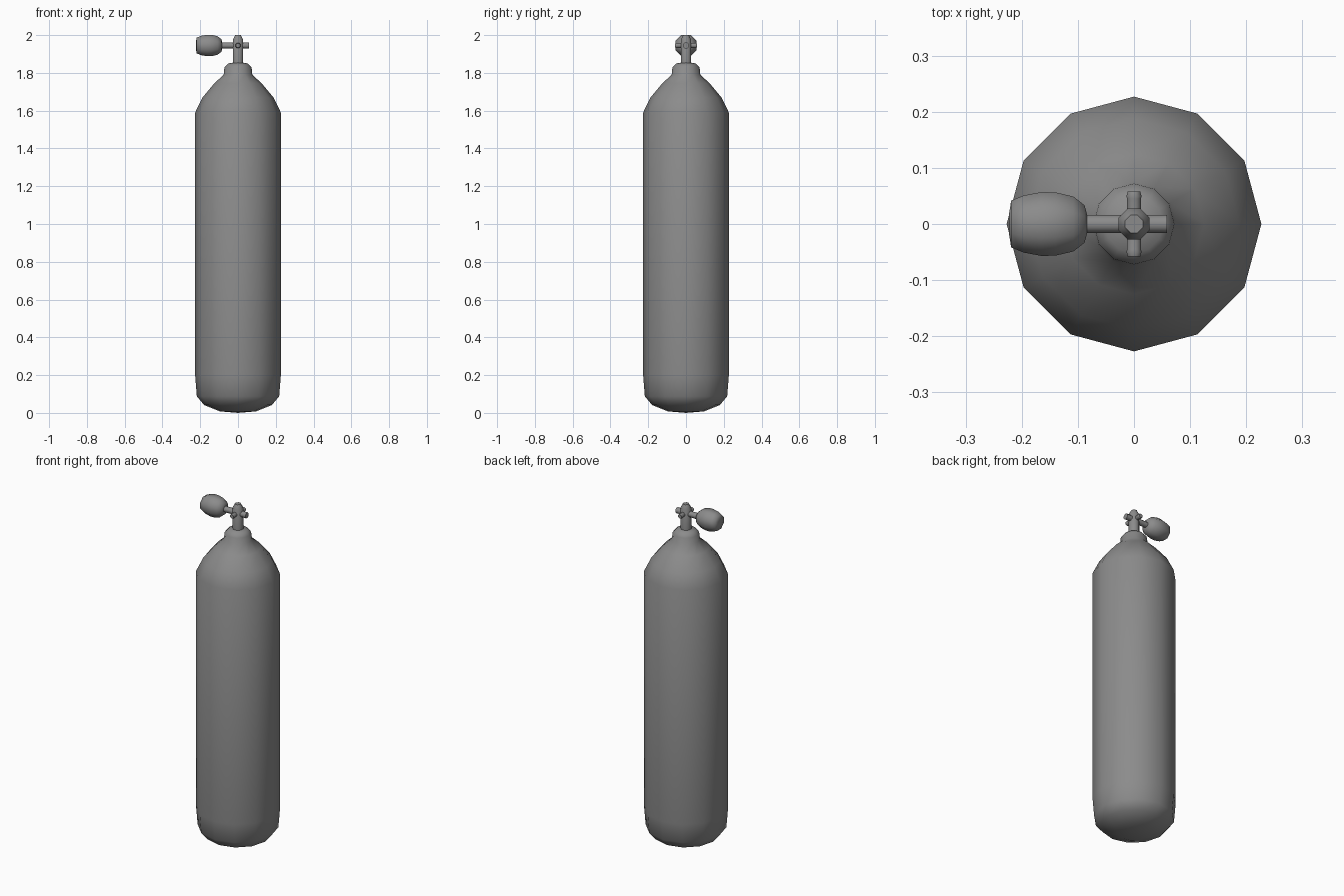
import bpy, bmesh, math
from mathutils import Matrix

if "Cube" in bpy.data.objects:
    bpy.data.objects.remove(bpy.data.objects["Cube"])

steel = bpy.data.materials.new("dark_grey")
steel.diffuse_color = (0.26, 0.26, 0.26, 1)
steel.use_nodes = True
steel.node_tree.nodes["Principled BSDF"].inputs["Base Color"].default_value = steel.diffuse_color


def lathe(name, profile, sides, axis='Z', origin=(0, 0, 0), offset=0.0, smooth=60):
    """Revolve (radius, height) points around an axis; end radii of 0 become poles."""
    bm = bmesh.new()
    rings = []
    for r, h in profile:
        if r == 0:
            rings.append([bm.verts.new((0, 0, h))])
        else:
            rings.append([bm.verts.new((r * math.cos(offset + 2 * math.pi * i / sides),
                                        r * math.sin(offset + 2 * math.pi * i / sides), h))
                          for i in range(sides)])
    for a, b in zip(rings, rings[1:]):
        for i in range(sides):
            j = (i + 1) % sides
            if len(a) == 1:
                bm.faces.new((a[0], b[j], b[i]))
            elif len(b) == 1:
                bm.faces.new((a[i], a[j], b[0]))
            else:
                bm.faces.new((a[i], a[j], b[j], b[i]))
    # cap open ends
    if len(rings[0]) > 1:
        bm.faces.new(rings[0][::-1])
    if len(rings[-1]) > 1:
        bm.faces.new(rings[-1])
    turn = {'Z': Matrix(),
            'X': Matrix.Rotation(math.pi / 2, 4, 'Y'),
            'Y': Matrix.Rotation(-math.pi / 2, 4, 'X')}[axis]
    bm.transform(Matrix.Translation(origin) @ turn)
    bmesh.ops.recalc_face_normals(bm, faces=bm.faces)
    mesh = bpy.data.meshes.new(name)
    bm.to_mesh(mesh)
    bm.free()
    mesh.materials.append(steel)
    obj = bpy.data.objects.new(name, mesh)
    bpy.context.collection.objects.link(obj)
    bpy.ops.object.select_all(action='DESELECT')
    obj.select_set(True)
    bpy.context.view_layer.objects.active = obj
    bpy.ops.object.shade_smooth_by_angle(angle=math.radians(smooth))
    return obj


VALVE_Z = 1.945
HALF = math.pi / 8

# cylinder body with rounded base, shoulder and neck collar
lathe("tank_body", [(0, 0), (0.095, 0.008), (0.18, 0.042), (0.218, 0.088), (0.227, 0.2),
                    (0.227, 1.59), (0.188, 1.67), (0.125, 1.745), (0.076, 1.79),
                    (0.072, 1.828), (0.052, 1.85), (0, 1.858)], 12)

# upright valve stem with chamfered top
lathe("valve_stem", [(0.030, 1.84), (0.030, 1.975), (0.020, 1.992), (0.017, 2.0)],
      8, offset=HALF, smooth=50)

# cross pipe carrying the handle
lathe("handle_pipe", [(0.017, -0.1), (0.017, 0.059)], 8, 'X', (0, 0, VALVE_Z), HALF, 50)

# front and back outlets, with small end lips
lathe("outlet_pipe", [(0.012, -0.058), (0.0145, -0.05), (0.0135, -0.045),
                      (0.0135, 0.045), (0.0145, 0.05), (0.012, 0.058)],
      8, 'Y', (0, 0, VALVE_Z), HALF, 50)

# bulbous hand wheel
lathe("valve_knob", [(0.017, -0.223), (0.045, -0.219), (0.055, -0.197), (0.0615, -0.165),
                     (0.061, -0.14), (0.053, -0.108), (0.036, -0.088), (0.015, -0.083)],
      8, 'X', (0, 0, VALVE_Z), HALF)
